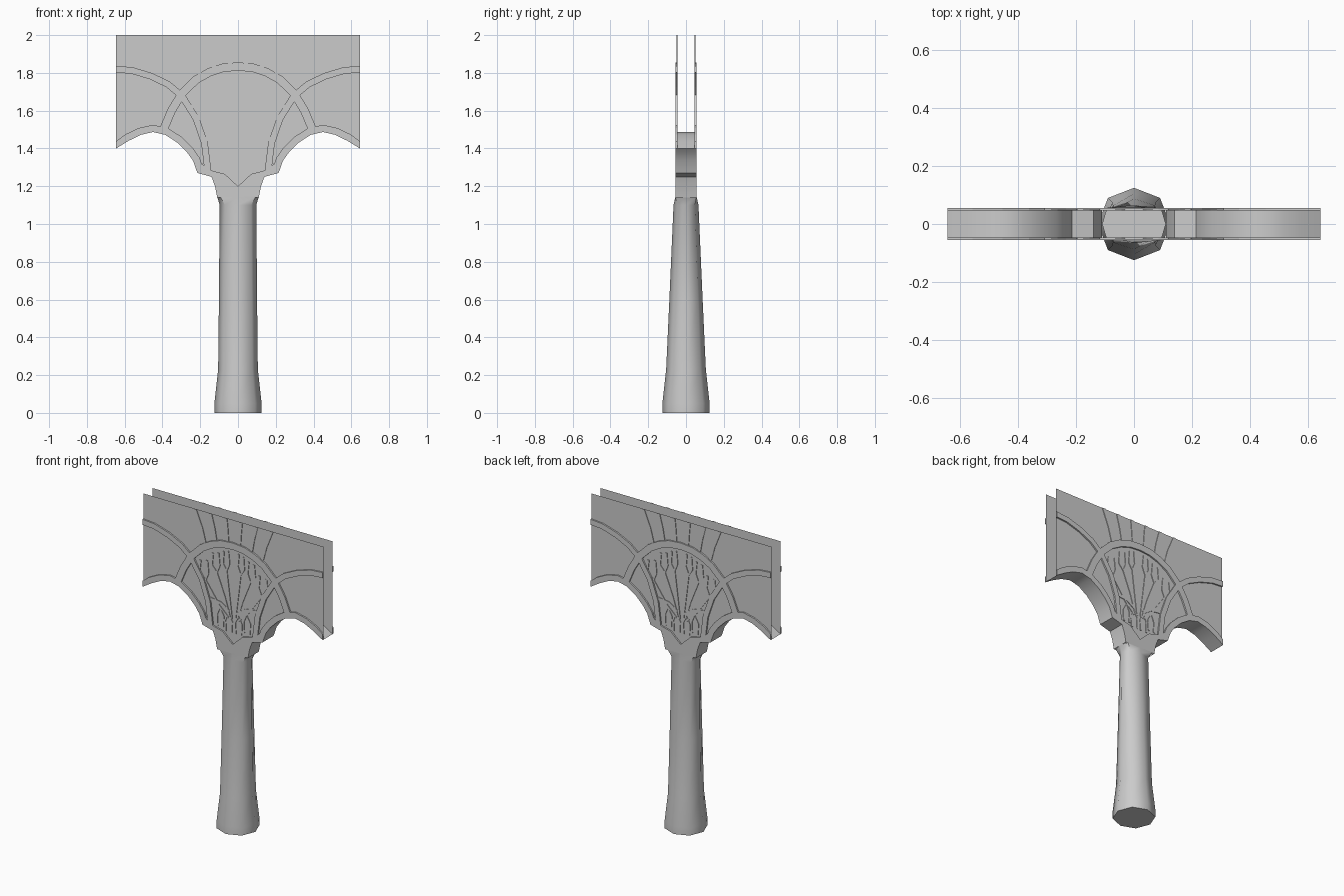
import bpy, bmesh
from math import radians
from mathutils import Vector

if "Cube" in bpy.data.objects:
    bpy.data.objects.remove(bpy.data.objects["Cube"])

PANEL, TRIM, FINE = 0.046, 0.056, 0.050   # half depths of wall, heavy trim, fine relief
TOP = 2.0

# lower outline of one half, from the shaft out to the end of the arch
OUTLINE = [(.11, 1.14), (.122, 1.2), (.14, 1.25), (.215, 1.27), (.238, 1.335), (.27, 1.38),
           (.32, 1.43), (.385, 1.472), (.45, 1.487), (.515, 1.472), (.58, 1.44), (.645, 1.4)]


def make(name, verts, faces, mirror=(True, True), smooth=None):
    me = bpy.data.meshes.new(name)
    me.from_pydata(verts, [], faces)
    ob = bpy.data.objects.new(name, me)
    bpy.context.collection.objects.link(ob)
    if any(mirror):
        mod = ob.modifiers.new("mirror", 'MIRROR')
        mod.use_axis = (mirror[0], mirror[1], False)
        mod.merge_threshold = 0.0005
    if smooth:
        bpy.ops.object.select_all(action='DESELECT')
        bpy.context.view_layer.objects.active = ob
        ob.select_set(True)
        bpy.ops.object.shade_smooth_by_angle(angle=radians(smooth))
    return ob


def band(name, pts, left, right, depth):
    """Raised ribbon on the front wall following pts (x, z), mirrored to all sides."""
    p = [Vector(q) for q in pts]
    verts, faces = [], []
    for i, q in enumerate(p):
        d = (p[min(i + 1, len(p) - 1)] - p[max(i - 1, 0)]).normalized()
        n = Vector((-d.y, d.x))
        if abs(q.x) < 1e-5 or abs(q.x - .645) < 1e-5:
            n = Vector((0, 1 if n.y > 0 else -1))     # square ends at centre and edge
        if abs(q.y - TOP) < 1e-5:
            n = Vector((1 if n.x > 0 else -1, 0))
        a, b = q + n * left, q - n * right
        verts += [(a.x, -PANEL, a.y), (a.x, -depth, a.y), (b.x, -depth, b.y), (b.x, -PANEL, b.y)]
        if i:
            k = 4 * i
            faces += [(k - 4 + j, k - 3 + j, k + 1 + j, k + j) for j in range(3)]
    e = 4 * len(p) - 4
    faces += [(3, 2, 1, 0), (e, e + 1, e + 2, e + 3)]
    return make(name, verts, faces)


# shaft: eight-sided, flattening in depth toward the top
rings = [(0, .125, .125), (.05, .125, .125), (.23, .105, .105), (.6, .101, .088), (1.1, .097, .066)]
verts = []
for z, rx, ry in rings:
    for cx, cy in ((1, 0), (.72, .72), (0, 1), (-.72, .72), (-1, 0), (-.72, -.72), (0, -1), (.72, -.72)):
        verts.append((rx * cx, ry * cy, z))
for cx, cy in ((1, 0), (.85, 1), (0, 1), (-.85, 1), (-1, 0), (-.85, -1), (0, -1), (.85, -1)):
    verts.append((.11 * cx, TRIM * cy, 1.145))
faces = [(r * 8 + i, r * 8 + (i + 1) % 8, r * 8 + 8 + (i + 1) % 8, r * 8 + 8 + i)
         for r in range(5) for i in range(8)]
faces += [tuple(range(7, -1, -1)), tuple(range(40, 48))]
make("shaft", verts, faces, (False, False), 50)

# thin wall panels, front and back
cols = [(0, 1.14)] + OUTLINE
verts = [v for x, z in cols for v in ((x, -PANEL, z), (x, -PANEL, TOP))]
make("wall_panel", verts, [(2 * i, 2 * i + 2, 2 * i + 3, 2 * i + 1) for i in range(len(cols) - 1)])

# curved underside joining the two walls
verts = [v for x, z in OUTLINE for v in ((x, -TRIM, z), (x, TRIM, z))]
make("arch_underside", verts,
     [(2 * i, 2 * i + 1, 2 * i + 3, 2 * i + 2) for i in range(len(OUTLINE) - 1)], (True, False), 40)

# raised capital face with a V-shaped notch
low = [(0, 1.14), (.11, 1.14), (.122, 1.2), (.14, 1.25), (.215, 1.27), (.224, 1.295)]
up = [(0, 1.2), (.035, 1.232), (.07, 1.265), (.13, 1.28), (.17, 1.295), (.19, 1.32)]
verts = [(x, -TRIM, z) for x, z in low] + [(x, -TRIM, z) for x, z in up] + [(x, -PANEL, z) for x, z in up]
faces = [f for i in range(5) for f in ((i, i + 1, i + 7, i + 6), (i + 6, i + 7, i + 13, i + 12))]
make("capital_face", verts, faces)

# heavy interlaced arch mouldings
band("lower_arch_trim", OUTLINE[3:], .038, 0, TRIM)
band("centre_arch_trim", [(0, 1.832), (.08, 1.825), (.15, 1.802), (.22, 1.763), (.295, 1.69),
                          (.35, 1.6), (.39, 1.505)], .024, .02, TRIM)
band("side_arch_trim", [(.645, 1.822), (.56, 1.815), (.46, 1.785), (.37, 1.742), (.295, 1.68),
                        (.22, 1.56), (.175, 1.43), (.157, 1.285)], .02, .015, TRIM)

# fine fan ribs above the arch, and flower stems with buds below it
for i, (xt, xb, zb) in enumerate([(.055, .042, 1.84), (.165, .125, 1.82), (.275, .2, 1.78)]):
    band(f"upper_rib_{i}", [(xb, zb), ((xb * .6 + xt * .4), (zb + TOP) / 2), (xt, TOP)], .011, .011, FINE)
for i, (x, z) in enumerate([(.05, 1.66), (.12, 1.63), (.2, 1.56)]):
    band(f"stem_{i}", [(.012 + .012 * i, 1.36), (x * .45 + .01, z - .14), (x, z)], .006, .006, FINE)
    band(f"bud_{i}", [(x, z), (x * 1.12 + .02, z + .04), (x * 1.1 + .015, z + .12)], .006, .006, FINE)
    band(f"bud_inner_{i}", [(x, z), (x - .02, z + .05), (x - .012, z + .13)], .006, .006, FINE)

# small pointed leaves around the base of the fan
for i, (x, z) in enumerate([(.035, 1.3), (.095, 1.32)]):
    band(f"leaf_{i}", [(x - .02, z - .03), (x - .024, z + .04), (x, z + .09),
                       (x + .024, z + .04), (x + .02, z - .03)], .006, .006, FINE)
band("side_leaf", [(.03, 1.4), (.09, 1.44), (.17, 1.45)], .01, .01, FINE)
